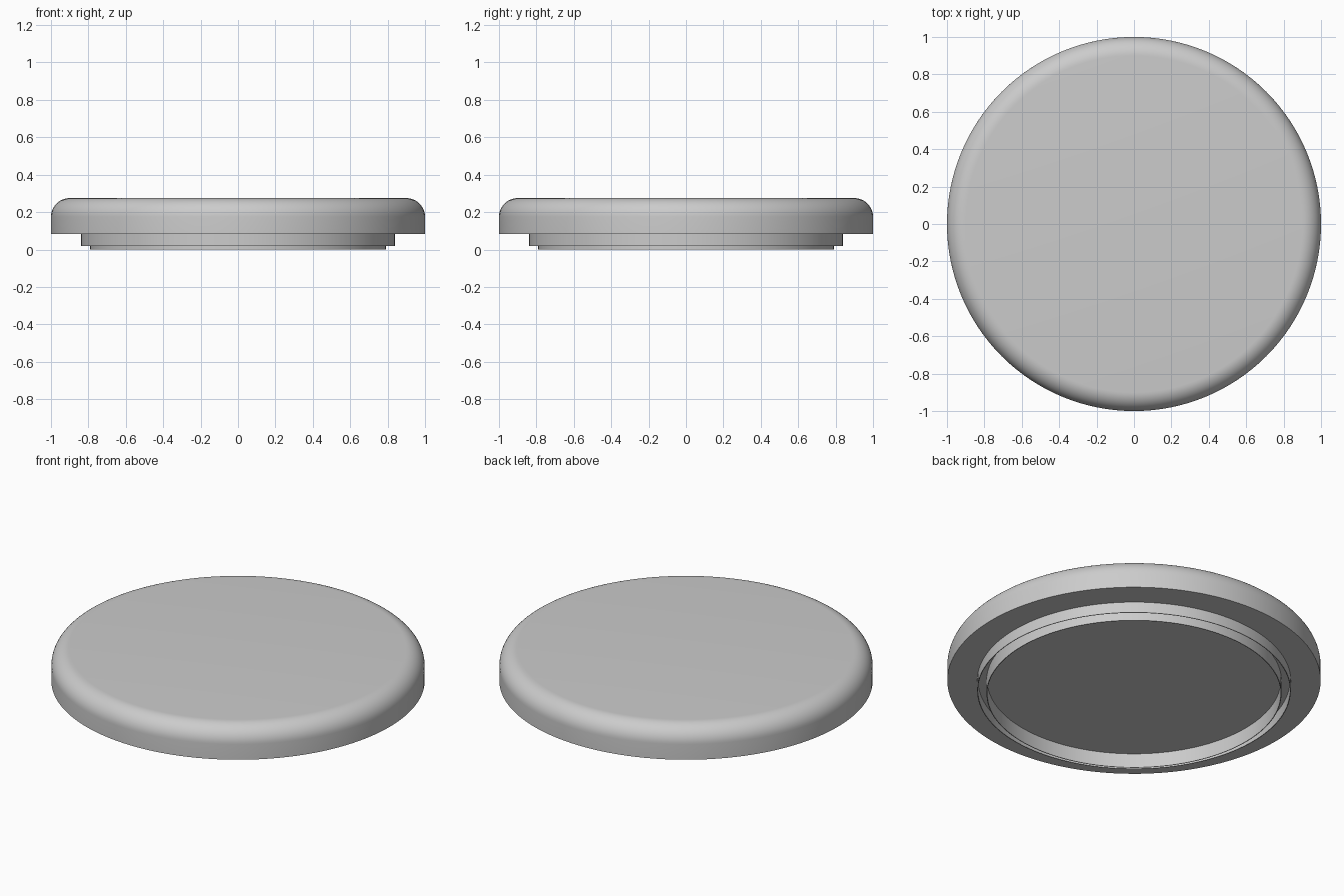
import bpy, bmesh, math

if "Cube" in bpy.data.objects:
    bpy.data.objects.remove(bpy.data.objects["Cube"])

SEG = 128


def lathe(name, profile):
    """Spin an (r, z) profile around the z axis; r = 0 ends become the poles."""
    bm = bmesh.new()
    verts = [bm.verts.new((r, 0, z)) for r, z in profile]
    edges = [bm.edges.new(p) for p in zip(verts, verts[1:])]
    bmesh.ops.spin(bm, geom=verts + edges, cent=(0, 0, 0), axis=(0, 0, 1),
                   angle=math.tau, steps=SEG, use_duplicate=False)
    bmesh.ops.remove_doubles(bm, verts=bm.verts, dist=1e-4)
    bmesh.ops.recalc_face_normals(bm, faces=bm.faces)
    mesh = bpy.data.meshes.new(name)
    bm.to_mesh(mesh)
    bm.free()
    obj = bpy.data.objects.new(name, mesh)
    bpy.context.collection.objects.link(obj)
    bpy.ops.object.select_all(action='DESELECT')
    obj.select_set(True)
    bpy.context.view_layer.objects.active = obj
    bpy.ops.object.shade_smooth_by_angle(angle=math.radians(30))
    return obj


TOP, RIM, FILLET = 0.275, 0.084, 0.1

# Lid disc with a rounded upper edge
arc = [(1 - FILLET + FILLET * math.cos(a), TOP - FILLET + FILLET * math.sin(a))
       for a in (math.radians(90 * i / 12) for i in range(13))]
lathe("lid_disc", [(0, RIM), (1, RIM)] + arc + [(0, TOP)])


# Thin-walled collars under the lid, separated by a narrow open gap
def collar(name, radius, bottom, wall=0.004):
    lathe(name, [(radius - wall, RIM), (radius - wall, bottom),
                 (radius, bottom), (radius, RIM)])


collar("outer_collar", 0.84, 0.02)
collar("inner_collar", 0.79, 0.0)
